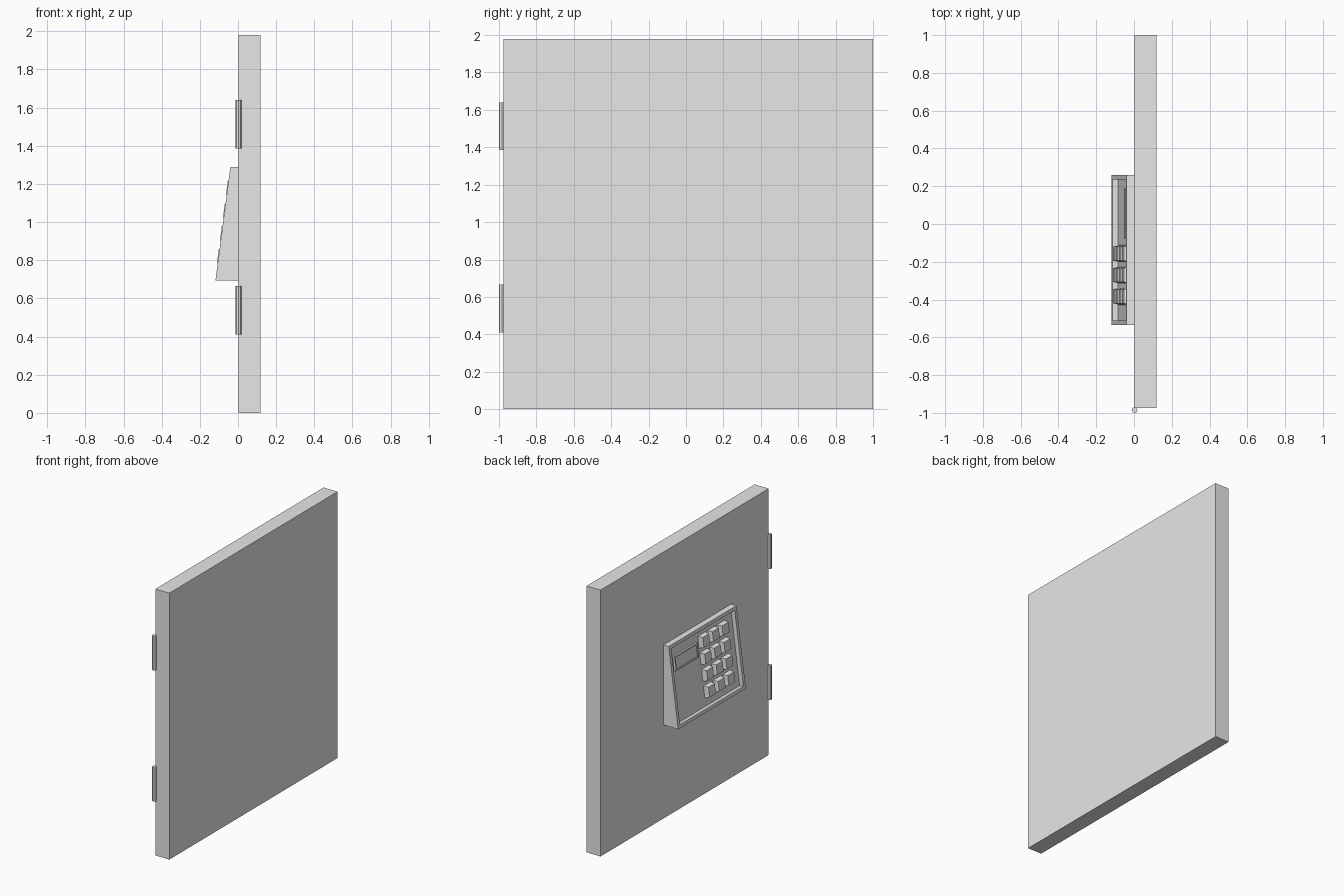
import bpy, bmesh
from mathutils import Matrix, Vector

cube = bpy.data.objects.get("Cube")
if cube:
    bpy.data.objects.remove(cube, do_unlink=True)

grey = bpy.data.materials.new("plain_grey")
grey.use_nodes = True
grey.diffuse_color = (0.8, 0.8, 0.8, 1)
grey.node_tree.nodes["Principled BSDF"].inputs["Base Color"].default_value = (0.8, 0.8, 0.8, 1)


def finish(bm, name):
    bmesh.ops.recalc_face_normals(bm, faces=bm.faces)
    mesh = bpy.data.meshes.new(name)
    bm.to_mesh(mesh)
    bm.free()
    mesh.materials.append(grey)
    obj = bpy.data.objects.new(name, mesh)
    bpy.context.collection.objects.link(obj)
    return obj


def box(lo, hi, taper=0.0):
    """Box between two corners; its top narrows by taper on each side."""
    bm = bmesh.new()
    lo, hi = Vector(lo), Vector(hi)
    size = hi - lo
    bmesh.ops.create_cube(bm, size=1)
    for v in bm.verts:
        top = v.co.z > 0
        for i in range(3):
            v.co[i] *= size[i] - (2 * taper if top and i < 2 else 0)
        v.co += (lo + hi) / 2
    return bm


def sink(bm, face, rim, depth):
    """Inset a face by a rim width and push the middle inward."""
    normal = face.normal.copy()
    bmesh.ops.inset_individual(bm, faces=[face], thickness=rim)
    bmesh.ops.inset_individual(bm, faces=[face], thickness=0)
    bmesh.ops.translate(bm, verts=face.verts, vec=-normal * depth)


# Door slab
BACK = 0.003
finish(box((BACK, -0.975, 0), (0.118, 1, 1.98)), "door_slab")

# Hinge barrels
for name, z in (("lower_hinge", 0.538), ("upper_hinge", 1.512)):
    bm = bmesh.new()
    bmesh.ops.create_cone(bm, cap_ends=True, segments=8, radius1=0.0155, radius2=0.0155,
                          depth=0.255, matrix=Matrix.Translation((BACK, -0.985, z)))
    finish(bm, name)

# Keypad housing: a wedge with a sunken sloping face
Y0, Y1 = -0.535, 0.26
LOW, HIGH = Vector((-0.118, 0, 0.695)), Vector((-0.04, 0, 1.29))
DEPTH = 0.031
bm = bmesh.new()
profile = [(BACK, LOW.z), (LOW.x, LOW.z), (HIGH.x, HIGH.z), (BACK, HIGH.z)]
side = bm.faces.new([bm.verts.new((x, Y0, z)) for x, z in profile])
new = bmesh.ops.extrude_face_region(bm, geom=[side])["geom"]
bmesh.ops.translate(bm, verts=[v for v in new if isinstance(v, bmesh.types.BMVert)],
                    vec=(0, Y1 - Y0, 0))
bmesh.ops.recalc_face_normals(bm, faces=bm.faces)
bm.normal_update()
sink(bm, min(bm.faces, key=lambda f: f.normal.x), 0.035, DEPTH)
finish(bm, "keypad_housing")

# Frame of the sloping face: across, up the slope, outward
up = (HIGH - LOW).normalized()
across = Vector((0, -1, 0))
out = across.cross(up)
slope = Matrix((across, up, out)).transposed().to_4x4()
slope.translation = LOW

# Display with a sunken screen
bm = box((-0.19, 0.393, -DEPTH), (0.08, 0.498, -0.015))
bm.normal_update()
sink(bm, max(bm.faces, key=lambda f: f.normal.z), 0.014, 0.006)
bm.transform(slope)
finish(bm, "display")

# Keys in four rows of three
for row in range(4):
    for col in range(3):
        u, v = 0.112 + col * 0.113, 0.083 + row * 0.12
        bm = box((u, v, -DEPTH), (u + 0.09, v + 0.088, 0.004), taper=0.008)
        bm.transform(slope)
        finish(bm, f"key_{row + 1}_{col + 1}")
